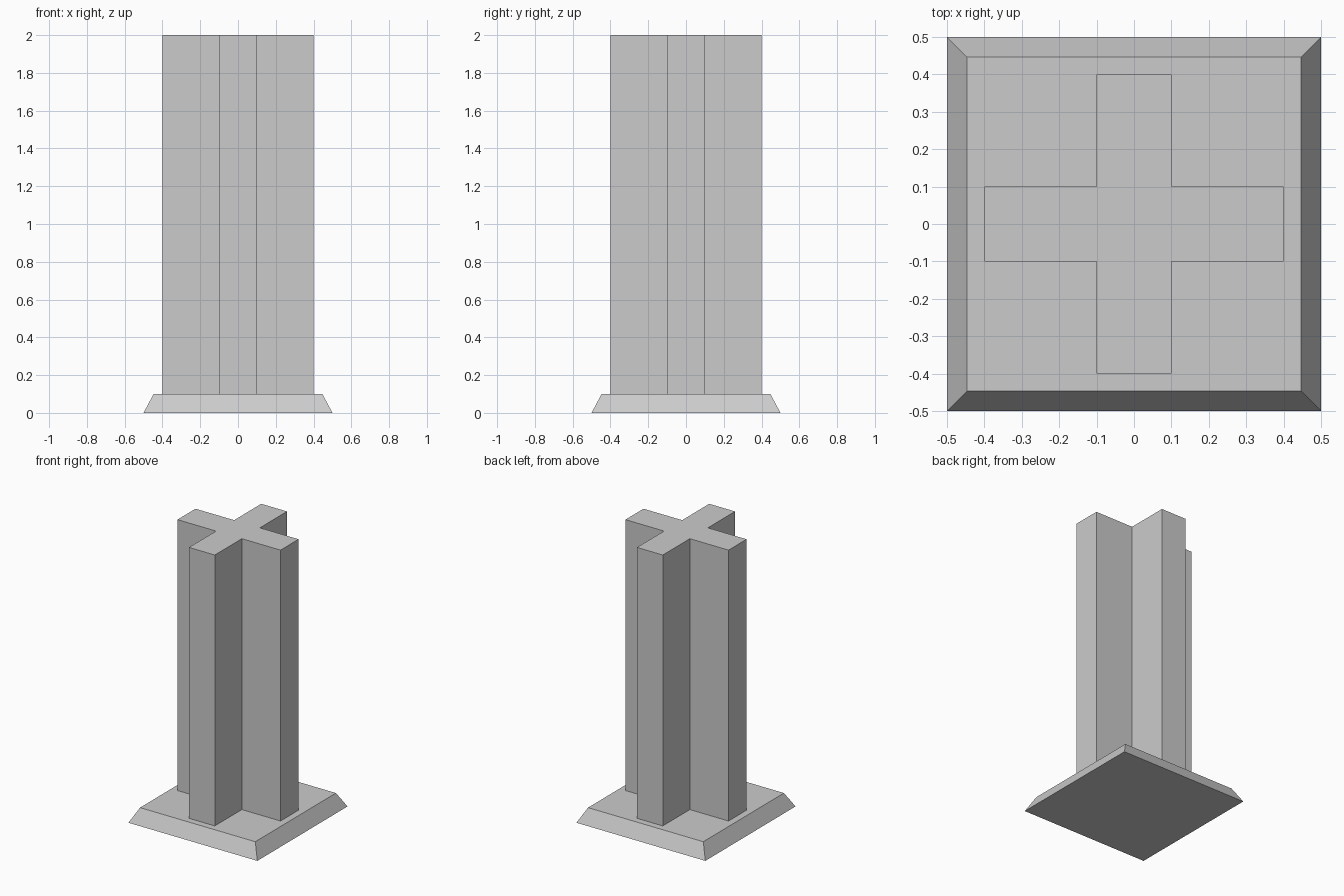
import bpy, bmesh
from mathutils import Matrix

if "Cube" in bpy.data.objects:
    bpy.data.objects.remove(bpy.data.objects["Cube"])


def prism(name, outline, z0, z1, top_scale=1.0):
    """Extrude a flat outline from z0 to z1, optionally tapering the top."""
    bm = bmesh.new()
    bottom = bm.faces.new([bm.verts.new((x, y, z0)) for x, y in outline])
    result = bmesh.ops.extrude_face_region(bm, geom=[bottom], use_keep_orig=True)
    top = [g for g in result["geom"] if isinstance(g, bmesh.types.BMVert)]
    bmesh.ops.translate(bm, verts=top, vec=(0, 0, z1 - z0))
    bmesh.ops.transform(bm, verts=top, matrix=Matrix.Diagonal((top_scale, top_scale, 1, 1)))
    bmesh.ops.recalc_face_normals(bm, faces=bm.faces)
    mesh = bpy.data.meshes.new(name)
    bm.to_mesh(mesh)
    bm.free()
    obj = bpy.data.objects.new(name, mesh)
    bpy.context.collection.objects.link(obj)
    return obj


def four_fold(points):
    """Repeat points at quarter turns around the z axis."""
    outline = []
    for _ in range(4):
        outline += points
        points = [(-y, x) for x, y in points]
    return outline


ARM, HALF_WIDTH = 0.4, 0.1

# Square base plate with sloped sides
prism("base_plate", four_fold([(0.5, 0.5)]), 0.0, 0.1, top_scale=0.894)

# Column with a plus-shaped cross-section
prism("cross_column",
      four_fold([(ARM, -HALF_WIDTH), (ARM, HALF_WIDTH), (HALF_WIDTH, HALF_WIDTH)]),
      0.1, 2.0)
